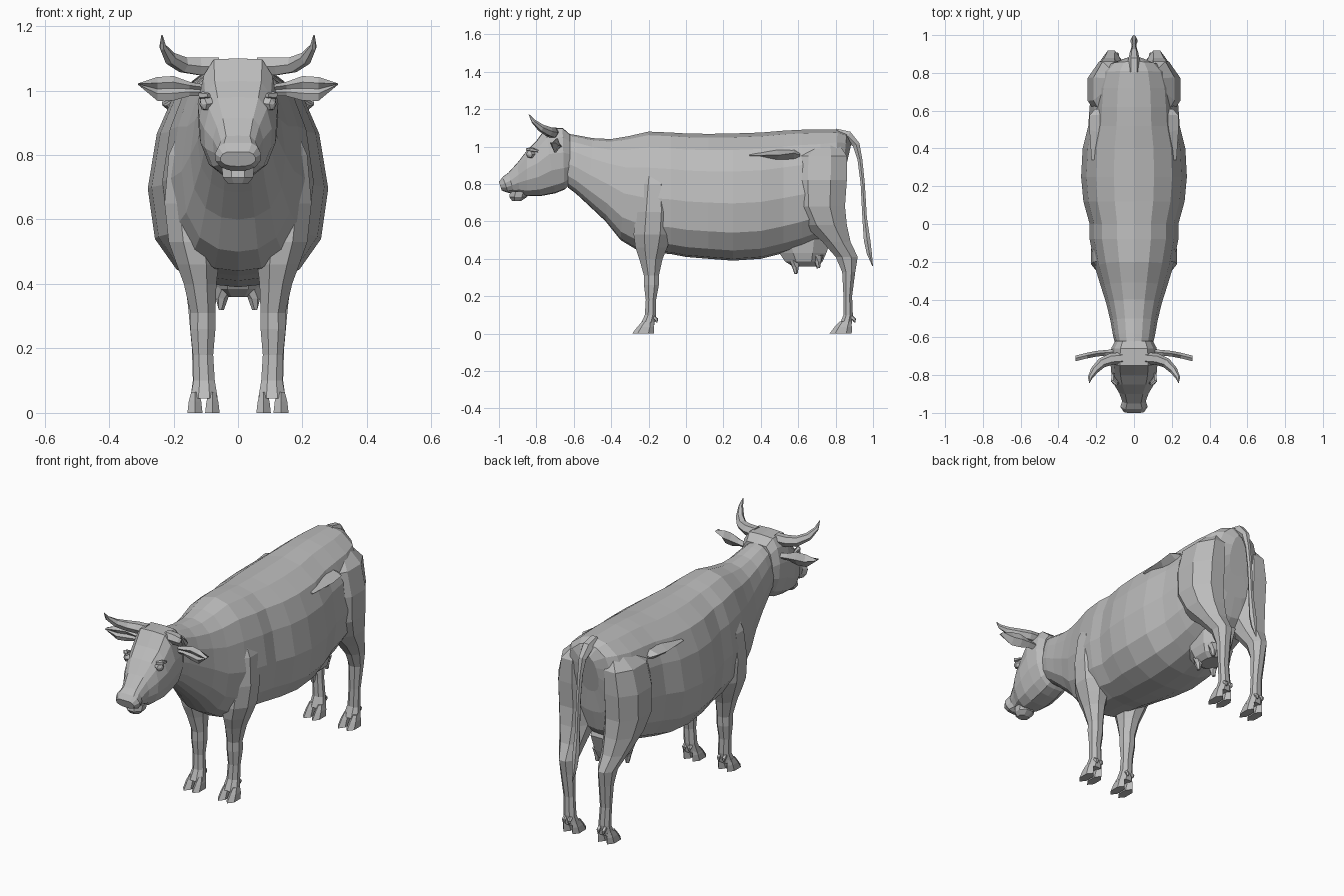
import bpy, bmesh, math
from mathutils import Vector

grey = bpy.data.materials.new("grey")
grey.diffuse_color = (0.5, 0.5, 0.5, 1)


def loft(name, rings, mirror=False):
    """Skin closed rings of points, cap both ends, optionally mirror in x."""
    bm = bmesh.new()
    loops = [[bm.verts.new(p) for p in r] for r in rings]
    n = len(loops[0])
    for a, b in zip(loops, loops[1:]):
        for i in range(n):
            j = (i + 1) % n
            bm.faces.new((a[i], a[j], b[j], b[i]))
    bm.faces.new(loops[0])
    bm.faces.new(loops[-1])
    bmesh.ops.recalc_face_normals(bm, faces=bm.faces)
    me = bpy.data.meshes.new(name)
    bm.to_mesh(me)
    bm.free()
    me.materials.append(grey)
    ob = bpy.data.objects.new(name, me)
    bpy.context.collection.objects.link(ob)
    if mirror:
        m = ob.modifiers.new("mirror", 'MIRROR')
        m.use_mirror_merge = False
    return ob


def section(ring, half):
    """Symmetric cross-section between a top and a bottom point."""
    yt, zt, yb, zb, w = ring
    pts = half + [(-x, t) for x, t in half[-2:0:-1]]
    return [(x * w, yb + (yt - yb) * t, zb + (zt - zb) * t) for x, t in pts]


def slab(z, y0, y1, x0, x1, n=8):
    """Horizontal rounded ring filling a box."""
    k = 1 / math.cos(math.pi / n)
    out = []
    for i in range(n):
        a = (i + 0.5) * 2 * math.pi / n
        out.append(((x0 + x1) / 2 + (x1 - x0) / 2 * k * math.cos(a),
                    (y0 + y1) / 2 + (y1 - y0) / 2 * k * math.sin(a), z))
    return out


def tube(name, path, n=6, mirror=False):
    """Tapered tube along (x, y, z, radius) points."""
    pts = [Vector(p[:3]) for p in path]
    rings = []
    for i, p in enumerate(pts):
        d = pts[min(i + 1, len(pts) - 1)] - pts[max(i - 1, 0)]
        q = d.to_track_quat('Z', 'Y')
        rings.append([p + q @ Vector((math.cos(2 * math.pi * k / n),
                                      math.sin(2 * math.pi * k / n), 0)) * path[i][3]
                      for k in range(n)])
    return loft(name, rings, mirror)


# Trunk and neck: (top y, top z, bottom y, bottom z, half width)
trunk = [(-.64, 1.07, -.63, .78, .10), (-.58, 1.06, -.59, .75, .112),
         (-.50, 1.045, -.52, .685, .125), (-.40, 1.04, -.43, .60, .148),
         (-.31, 1.055, -.35, .50, .175), (-.20, 1.08, -.25, .44, .207),
         (-.08, 1.075, -.08, .425, .235), (0, 1.07, 0, .41, .235),
         (.12, 1.068, .12, .40, .268), (.25, 1.07, .25, .39, .28),
         (.40, 1.075, .40, .40, .272), (.52, 1.085, .52, .43, .242),
         (.62, 1.09, .62, .46, .235), (.72, 1.09, .72, .50, .225),
         (.81, 1.09, .79, .57, .195), (.86, 1.07, .82, .68, .14),
         (.885, 1.02, .835, .80, .06)]
body_half = [(0, 1), (.38, .97), (.72, .87), (.9, .7), (1, .45),
             (.92, .22), (.68, .08), (.35, .015), (0, 0)]
loft("body", [section(r, body_half) for r in trunk])

# Head
skull = [(-.62, 1.065, -.62, .80, .10), (-.66, 1.10, -.65, .77, .12),
         (-.75, 1.10, -.70, .75, .125), (-.80, 1.03, -.78, .735, .12),
         (-.85, .98, -.85, .735, .105), (-.90, .915, -.89, .75, .078),
         (-.95, .86, -.92, .755, .062), (-.98, .838, -.95, .752, .072),
         (-1.0, .81, -.985, .765, .055)]
head_half = [(0, 1), (.6, .99), (.85, .85), (1, .6), (.97, .35),
             (.75, .12), (.4, .01), (0, 0)]
loft("head", [section(r, head_half) for r in skull])
loft("lower_lip", [slab(.76, -.94, -.84, -.05, .05), slab(.73, -.945, -.85, -.047, .047),
                   slab(.71, -.93, -.88, -.03, .03)])

# Eyes and brows
tube("eye", [(.09, -.825, .96, .024), (.108, -.838, .958, .02), (.114, -.842, .957, .006)], 6, True)
tube("brow", [(.09, -.85, .985, .008), (.112, -.83, .985, .013), (.112, -.79, .975, .006)], 5, True)

# Horns
tube("horn", [(.06, -.71, 1.075, .032), (.12, -.715, 1.075, .031), (.17, -.735, 1.08, .027),
              (.21, -.775, 1.10, .021), (.233, -.815, 1.135, .012), (.236, -.84, 1.172, .002)],
     6, True)

# Ears: leaf-shaped, slightly cupped
ear = [(.09, -.68, 1.0, .016), (.15, -.685, 1.005, .022), (.20, -.69, 1.007, .038),
       (.25, -.70, 1.005, .037), (.31, -.715, 1.02, .002)]
loft("ear", [[(x, y + .004, z + h), (x, y + .018, z), (x, y - .004, z - h),
              (x, y - .012, z - h * .4), (x, y - .002, z), (x, y - .012, z + h * .5)]
             for x, y, z, h in ear], True)

# Legs: (z, y0, y1, x0, x1)
front = [(.88, -.23, -.11, .09, .18), (.80, -.25, -.085, .08, .215),
         (.65, -.27, -.075, .07, .228), (.53, -.28, -.08, .06, .215),
         (.46, -.27, -.10, .06, .19), (.40, -.25, -.125, .067, .168),
         (.31, -.225, -.145, .07, .147), (.26, -.225, -.145, .07, .148),
         (.18, -.215, -.16, .077, .14), (.10, -.22, -.16, .072, .138),
         (.045, -.245, -.17, .063, .148)]
hind = [(1.01, .66, .82, .06, .15), (.95, .57, .86, .05, .215),
        (.82, .565, .86, .04, .245), (.68, .575, .85, .04, .245),
        (.58, .63, .86, .05, .225), (.49, .73, .88, .065, .195),
        (.41, .80, .918, .075, .165), (.33, .835, .905, .08, .155),
        (.20, .842, .888, .082, .143), (.10, .842, .892, .075, .14),
        (.045, .82, .885, .063, .148)]
for name, rows, toe, heel in (("front_leg", front, -.28, -.18), ("hind_leg", hind, .775, .878)):
    loft(name, [slab(*r) for r in rows], True)
    # Split hooves and dewclaws
    for side, x0, x1 in (("inner", .057, .102), ("outer", .11, .157)):
        loft(f"{name}_{side}_hoof", [slab(.065, toe + .05, heel, x0 + .012, x1 - .012, 6),
                                     slab(.035, toe + .025, heel + .003, x0 + .004, x1 - .004, 6),
                                     slab(0, toe, heel, x0, x1, 6)], True)
        xc = .09 if side == "inner" else .122
        tube(f"{name}_{side}_dewclaw", [(xc, heel + .005, .09, .011),
                                        (xc, heel + .022, .075, .011),
                                        (xc, heel + .024, .06, .004)], 5, True)

# Hip bones
loft("hip_bone", [[(.225, .34, .952), (.20, .34, .96), (.20, .34, .945)],
                  [(.236, .50, .955), (.17, .48, .99), (.20, .48, .925)],
                  [(.236, .575, .965), (.17, .58, .985), (.20, .58, .935)],
                  [(.205, .61, .955), (.18, .61, .965), (.19, .61, .945)]], True)

# Udder and teats
loft("udder", [slab(.52, .46, .78, -.10, .10), slab(.43, .50, .75, -.09, .09),
               slab(.385, .53, .73, -.078, .078), slab(.36, .57, .70, -.05, .05)])
for label, y, z in (("front", .585, .32), ("rear", .705, .35)):
    tube(label + "_teat", [(.048, y, z + .07, .03), (.05, y, z + .035, .019),
                           (.052, y + .003, z, .009)], 6, True)

# Tail
tube("tail", [(0, .80, 1.07, .03), (0, .865, 1.055, .032), (0, .91, 1.01, .022),
              (0, .93, .93, .015), (0, .945, .80, .013), (0, .955, .62, .014),
              (0, .968, .50, .02), (0, .98, .43, .016), (0, .998, .36, .002)], 6)
